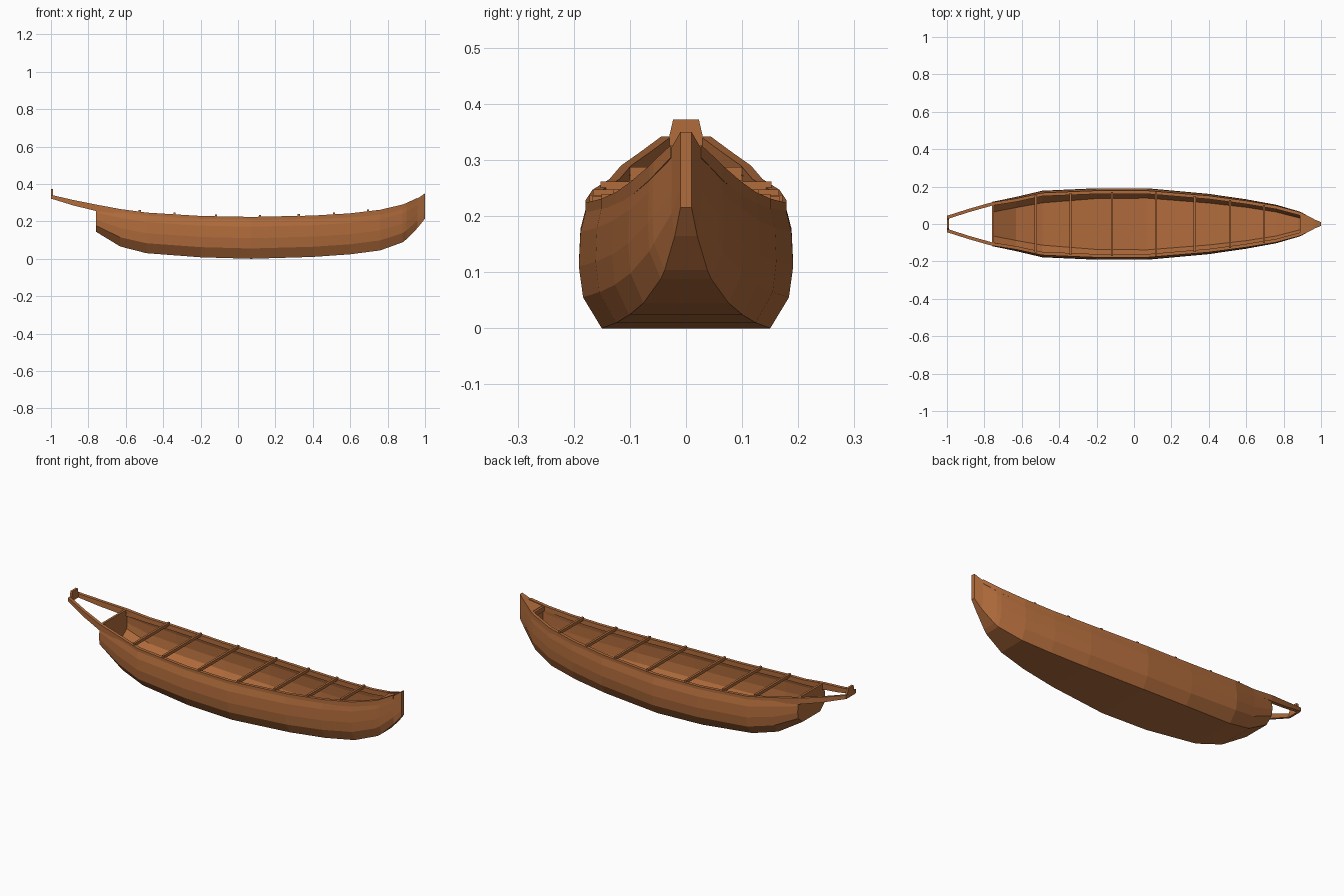
import bpy, bmesh

if "Cube" in bpy.data.objects:
    bpy.data.objects.remove(bpy.data.objects["Cube"])

mat = bpy.data.materials.new("warm_wood")
mat.diffuse_color = (0.44, 0.15, 0.045, 1)
mat.use_nodes = True
mat.node_tree.nodes["Principled BSDF"].inputs["Base Color"].default_value = mat.diffuse_color

# Hull stations: x, bottom z, sheer z, max half width, bottom half width
STATIONS = [
    (-0.76, 0.145, 0.275, 0.118, 0.075), (-0.63, 0.066, 0.262, 0.145, 0.10),
    (-0.49, 0.030, 0.243, 0.178, 0.125), (-0.20, 0.008, 0.225, 0.191, 0.148),
    (0.07, 0.000, 0.220, 0.191, 0.150), (0.40, 0.010, 0.227, 0.161, 0.124),
    (0.60, 0.024, 0.239, 0.132, 0.101), (0.76, 0.045, 0.258, 0.103, 0.076),
    (0.88, 0.088, 0.286, 0.068, 0.045), (0.90, 0.104, 0.294, 0.060, 0.038),
    (0.96, 0.165, 0.322, 0.026, 0.020), (1.00, 0.215, 0.350, 0.010, 0.010),
]
PROFILE = [(0.25, 0.96), (0.5, 1.0), (0.78, 0.985), (1.0, 0.92)]


def make(name, rings):
    """Loft closed rings of points and cap both ends."""
    bm = bmesh.new()
    loops = [[bm.verts.new(p) for p in ring] for ring in rings]
    for a, b in zip(loops, loops[1:]):
        for i in range(len(a)):
            j = (i + 1) % len(a)
            bm.faces.new((a[i], a[j], b[j], b[i]))
    bm.faces.new(loops[0])
    bm.faces.new(reversed(loops[-1]))
    bmesh.ops.recalc_face_normals(bm, faces=bm.faces)
    me = bpy.data.meshes.new(name)
    bm.to_mesh(me)
    bm.free()
    me.materials.append(mat)
    ob = bpy.data.objects.new(name, me)
    bpy.context.collection.objects.link(ob)
    return ob


def section(st, inset=0.0, floor=0.0):
    """Open section running from port sheer under the keel to starboard sheer."""
    x, z0, z1, w, wb = st
    zb = z0 + floor
    half = [(wb - inset, zb)]
    for t, k in PROFILE:
        y = max(w * k if x < 0.96 else w, wb) - inset
        half.append((y, zb + (z1 - zb) * t))
    return [(x, -y, z) for y, z in reversed(half)] + [(x, y, z) for y, z in half]


def at(x, col):
    """Interpolate a station value along the hull."""
    for a, b in zip(STATIONS, STATIONS[1:]):
        if a[0] <= x <= b[0]:
            t = (x - a[0]) / (b[0] - a[0])
            return a[col] + t * (b[col] - a[col])


def beam(name, x0, x1, y0, y1, z0, z1):
    return make(name, [[(x, y0, z0), (x, y1, z0), (x, y1, z1), (x, y0, z1)] for x in (x0, x1)])


# Hollow hull shell and solid pointed bow
make("hull", [section(s) + section(s, 0.012, 0.016)[::-1] for s in STATIONS[:10]])
make("bow", [section(s) for s in STATIONS[9:]])

# Stern transom board
stern = list(STATIONS[0])
stern[2] = 0.288
board = section(stern, 0.002)
make("transom", [board, [(x + 0.012, y, z) for x, y, z in board]])

# Gunwale rails, running on past the transom: x, outer y, bottom z, top z
RAIL = [(-1.0, 0.044, 0.322, 0.342), (-0.88, 0.082, 0.285, 0.314), (-0.76, 0.116, 0.256, 0.290)]
RAIL += [(s[0], s[3] * 0.92 + 0.003, s[2] - 0.022, s[2] + 0.004) for s in STATIONS[1:10]]
RAIL += [(0.96, 0.028, 0.304, 0.326)]
for side, label in ((1, "left"), (-1, "right")):
    make(label + "_gunwale", [[(x, side * y, a), (x, side * y, b),
                               (x, side * (y - 0.018), b), (x, side * (y - 0.018), a)]
                              for x, y, a, b in RAIL])

# Stern end piece joining the rails
make("stern_end_piece", [[(x, -0.035, 0.32), (x, 0.035, 0.32), (x, 0.023, 0.372), (x, -0.023, 0.372)]
                         for x in (-1.0, -0.988)])

# Cross beams resting on the rails
for i, x in enumerate((-0.525, -0.34, -0.117, 0.117, 0.325, 0.513, 0.695)):
    z, y = at(x, 2), at(x, 3) * 0.92 - 0.004
    beam(f"cross_beam_{i + 1}", x - 0.006, x + 0.006, -y, y, z - 0.002, z + 0.014)

# Bow breast hook
y = at(0.9, 3) * 0.9
beam("breast_hook", 0.888, 0.902, -y, y, 0.268, 0.292)
